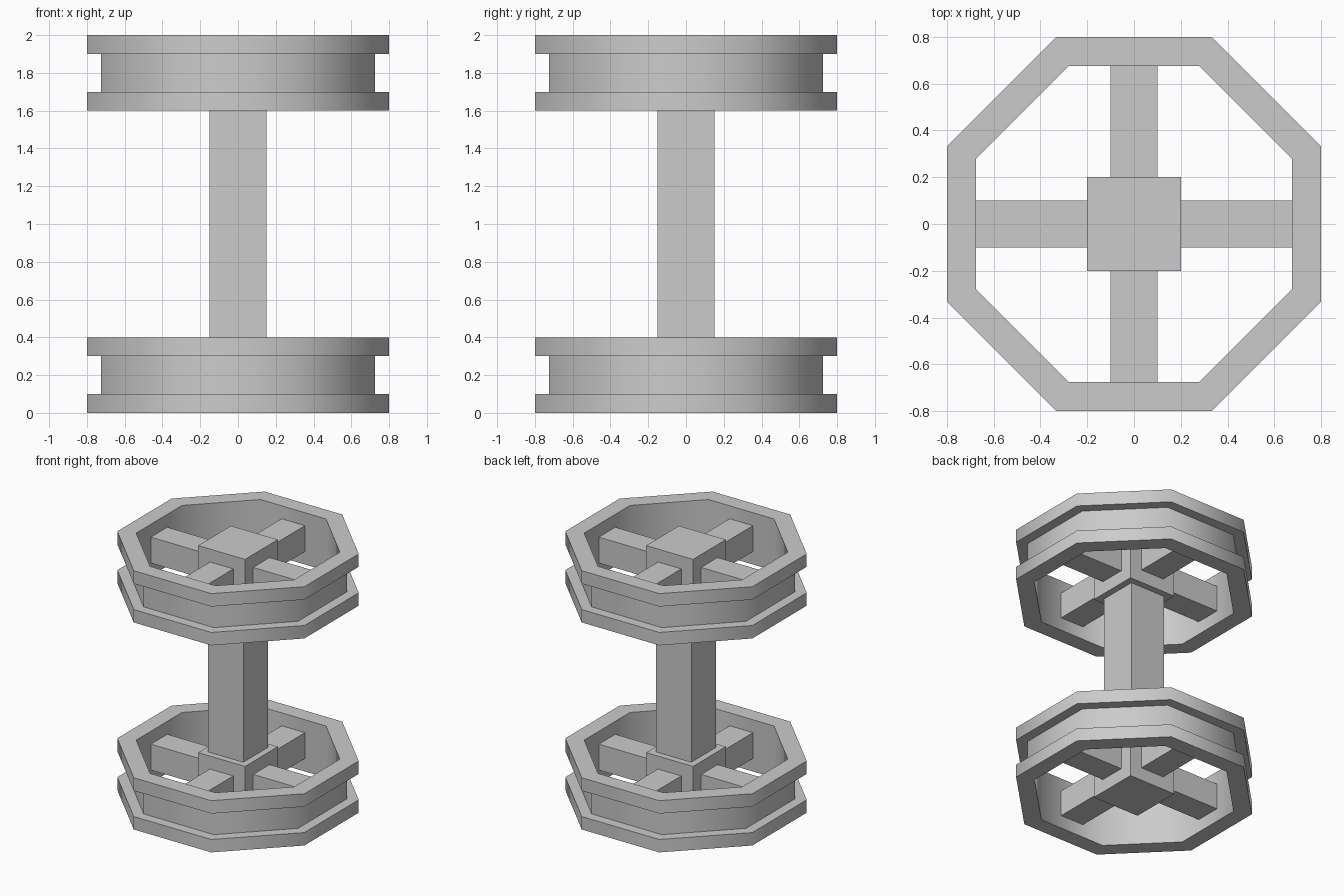
import bpy, bmesh, math

if "Cube" in bpy.data.objects:
    bpy.data.objects.remove(bpy.data.objects["Cube"])

SIDES = 8
K = 1 / math.cos(math.pi / SIDES)  # flat-to-centre distance -> corner radius


def add_object(name, bm):
    bmesh.ops.recalc_face_normals(bm, faces=bm.faces)
    me = bpy.data.meshes.new(name)
    bm.to_mesh(me)
    bm.free()
    ob = bpy.data.objects.new(name, me)
    bpy.context.collection.objects.link(ob)
    return ob


def box(name, lo, hi):
    bm = bmesh.new()
    bmesh.ops.create_cube(bm, size=1)
    for v in bm.verts:
        v.co = [(a + b) / 2 + c * (b - a) for a, b, c in zip(lo, hi, v.co)]
    return add_object(name, bm)


def rim(name, z0):
    # grooved octagonal rim: closed profile (distance, height) swept round z
    profile = [(0.675, 0), (0.8, 0), (0.8, 0.1), (0.724, 0.1),
               (0.724, 0.3), (0.8, 0.3), (0.8, 0.4), (0.675, 0.4)]
    bm = bmesh.new()
    rings = []
    for i in range(SIDES):
        a = (i + 0.5) * 2 * math.pi / SIDES
        rings.append([bm.verts.new((r * K * math.cos(a), r * K * math.sin(a), z0 + z))
                      for r, z in profile])
    n = len(profile)
    for i in range(SIDES):
        p, q = rings[i], rings[(i + 1) % SIDES]
        for j in range(n):
            k = (j + 1) % n
            bm.faces.new((p[j], q[j], q[k], p[k]))
    ob = add_object(name, bm)
    # smooth round the octagon, sharp at the flange edges
    bpy.ops.object.select_all(action='DESELECT')
    ob.select_set(True)
    bpy.context.view_layer.objects.active = ob
    bpy.ops.object.shade_smooth_by_angle(angle=math.radians(60))


# two identical wheels: rim, hub block and four spokes
for label, z in (("lower", 0.0), ("upper", 1.6)):
    rim(label + "_rim", z)
    box(label + "_hub", (-0.2, -0.2, z), (0.2, 0.2, z + 0.4))
    for side, s in (("right", 0), ("back", 1), ("left", 2), ("front", 3)):
        spoke = box(f"{label}_spoke_{side}", (0.2, -0.1, z + 0.1), (0.675, 0.1, z + 0.3))
        spoke.rotation_euler.z = s * math.pi / 2

# square shaft joining the hubs
box("shaft", (-0.15, -0.15, 0.4), (0.15, 0.15, 1.6))
